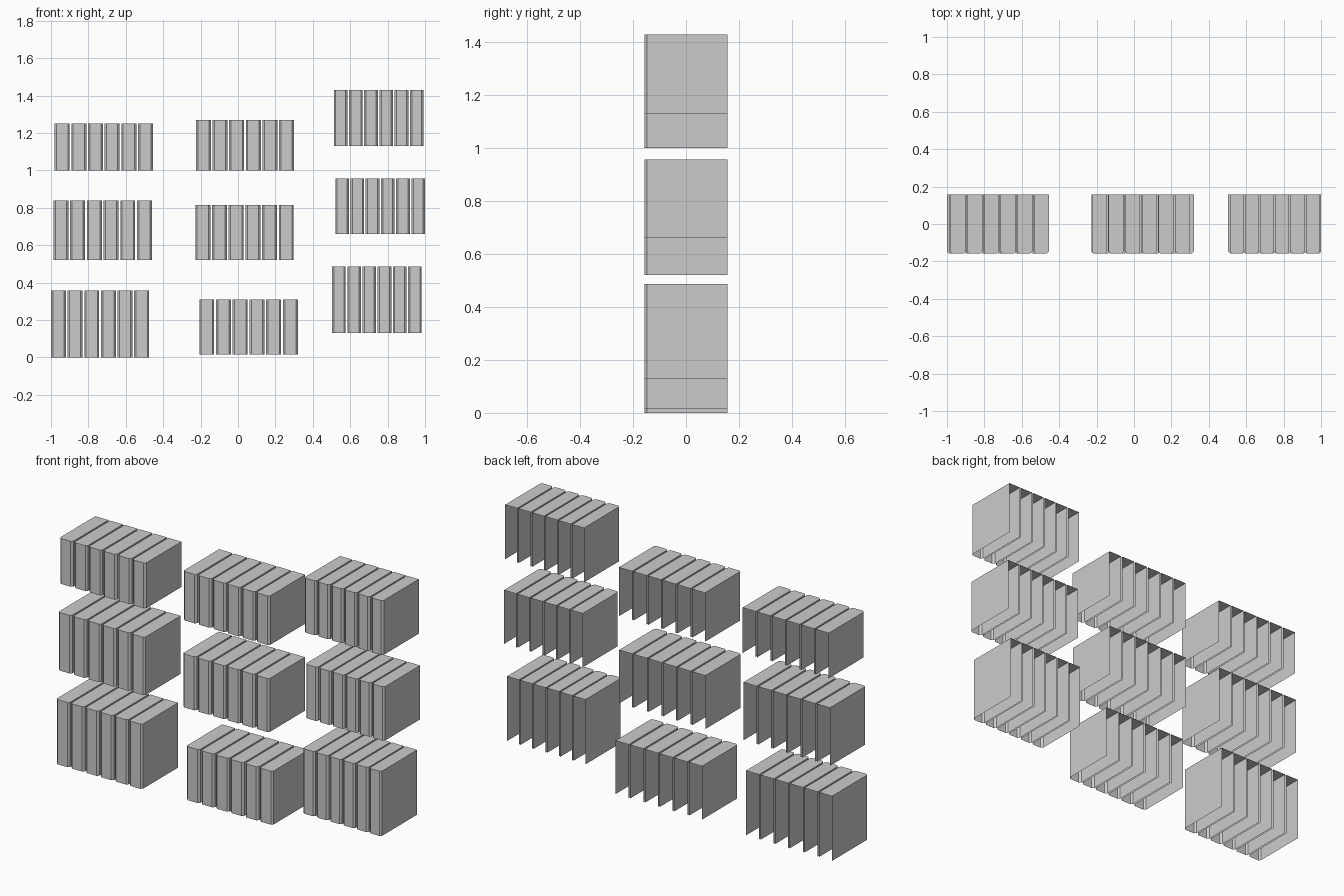
import bpy
import bmesh

cube = bpy.data.objects.get("Cube")
if cube:
    bpy.data.objects.remove(cube, do_unlink=True)

GREY = (0.6, 0.6, 0.6, 1.0)
grey = bpy.data.materials.new("plain_grey")
grey.use_nodes = True
grey.diffuse_color = GREY
grey.node_tree.nodes["Principled BSDF"].inputs["Base Color"].default_value = GREY

HALF_DEPTH = 0.157
CHAMFER = 0.01


def add_book(bm, x, width, z0, z1):
    """Thin shell: chamfered spine, two covers and a top, open at back and bottom."""
    r, d, c = x + width, HALF_DEPTH, CHAMFER
    outline = [(x, d), (x, c - d), (x + c, -d), (r - c, -d), (r, c - d), (r, d)]
    low = [bm.verts.new((px, py, z0)) for px, py in outline]
    high = [bm.verts.new((px, py, z1)) for px, py in outline]
    for i in range(len(outline) - 1):
        bm.faces.new((low[i], low[i + 1], high[i + 1], high[i]))
    bm.faces.new(high)


def add_row(name, left, right, z0, z1, width, count=6):
    """Row of evenly spaced books between two x limits."""
    bm = bmesh.new()
    step = (right - left - width) / (count - 1)
    for i in range(count):
        add_book(bm, left + i * step, width, z0, z1)
    mesh = bpy.data.meshes.new(name)
    bm.to_mesh(mesh)
    bm.free()
    mesh.materials.append(grey)
    obj = bpy.data.objects.new(name, mesh)
    bpy.context.collection.objects.link(obj)


# Three columns of three rows: left x, right x, bottom, top
columns = {
    "right": (0.08, [(-1.0, -0.475, 0.0, 0.357),
                     (-0.987, -0.46, 0.52, 0.84),
                     (-0.98, -0.455, 1.0, 1.25)]),
    "middle": (0.08, [(-0.207, 0.32, 0.015, 0.31),
                      (-0.228, 0.298, 0.52, 0.815),
                      (-0.225, 0.3, 1.0, 1.27)]),
    "left": (0.073, [(0.503, 0.982, 0.13, 0.487),
                     (0.52, 1.0, 0.66, 0.957),
                     (0.512, 0.992, 1.13, 1.43)]),
}
for side, (width, rows) in columns.items():
    for level, limits in zip(("lower", "centre", "upper"), rows):
        add_row(f"{level}_{side}_books", *limits, width)
